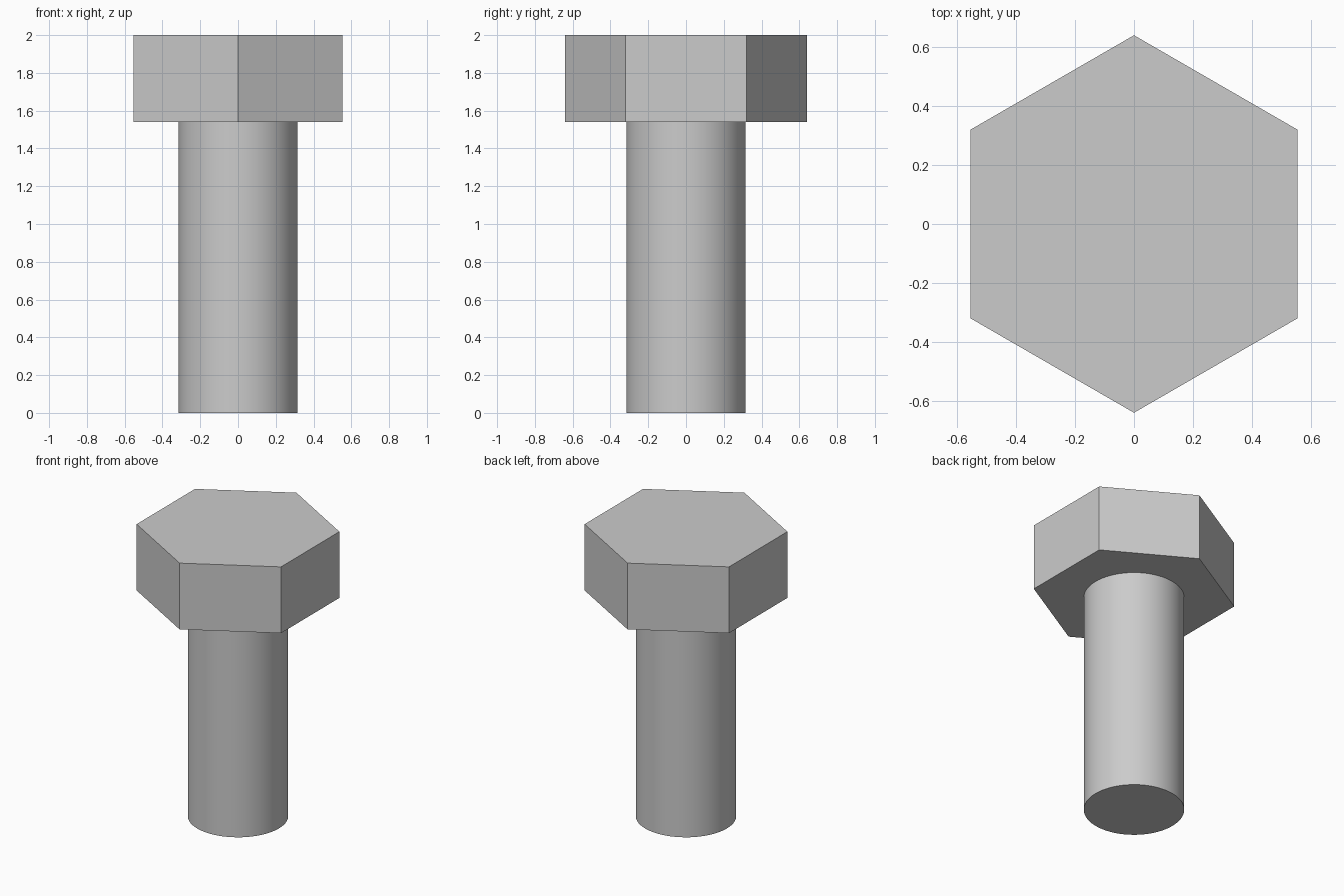
import bpy
import math

default_cube = bpy.data.objects.get("Cube")
if default_cube:
    bpy.data.objects.remove(default_cube, do_unlink=True)

HEAD_RADIUS = 0.64
SHAFT_RADIUS = 0.316
HEAD_BASE = 1.54
TOP = 2.0
OVERLAP = 0.04  # shaft seats slightly inside the head

steel = bpy.data.materials.new("steel_grey")
steel.use_nodes = True
colour = (0.6, 0.6, 0.6, 1.0)
steel.diffuse_color = colour
steel.node_tree.nodes["Principled BSDF"].inputs["Base Color"].default_value = colour


def prism(name, sides, radius, bottom, top):
    """Upright prism with its first corner on the y axis."""
    bpy.ops.mesh.primitive_cylinder_add(
        vertices=sides, radius=radius, depth=top - bottom,
        location=(0, 0, (bottom + top) / 2))
    part = bpy.context.object
    part.name = name
    part.data.name = name
    part.data.materials.append(steel)
    return part


# Hexagonal head, flat faced
prism("bolt_head", 6, HEAD_RADIUS, HEAD_BASE, TOP)

# Plain round shaft, smooth sides with crisp end edges
prism("bolt_shaft", 64, SHAFT_RADIUS, 0, HEAD_BASE + OVERLAP)
bpy.ops.object.shade_smooth_by_angle(angle=math.radians(30))
